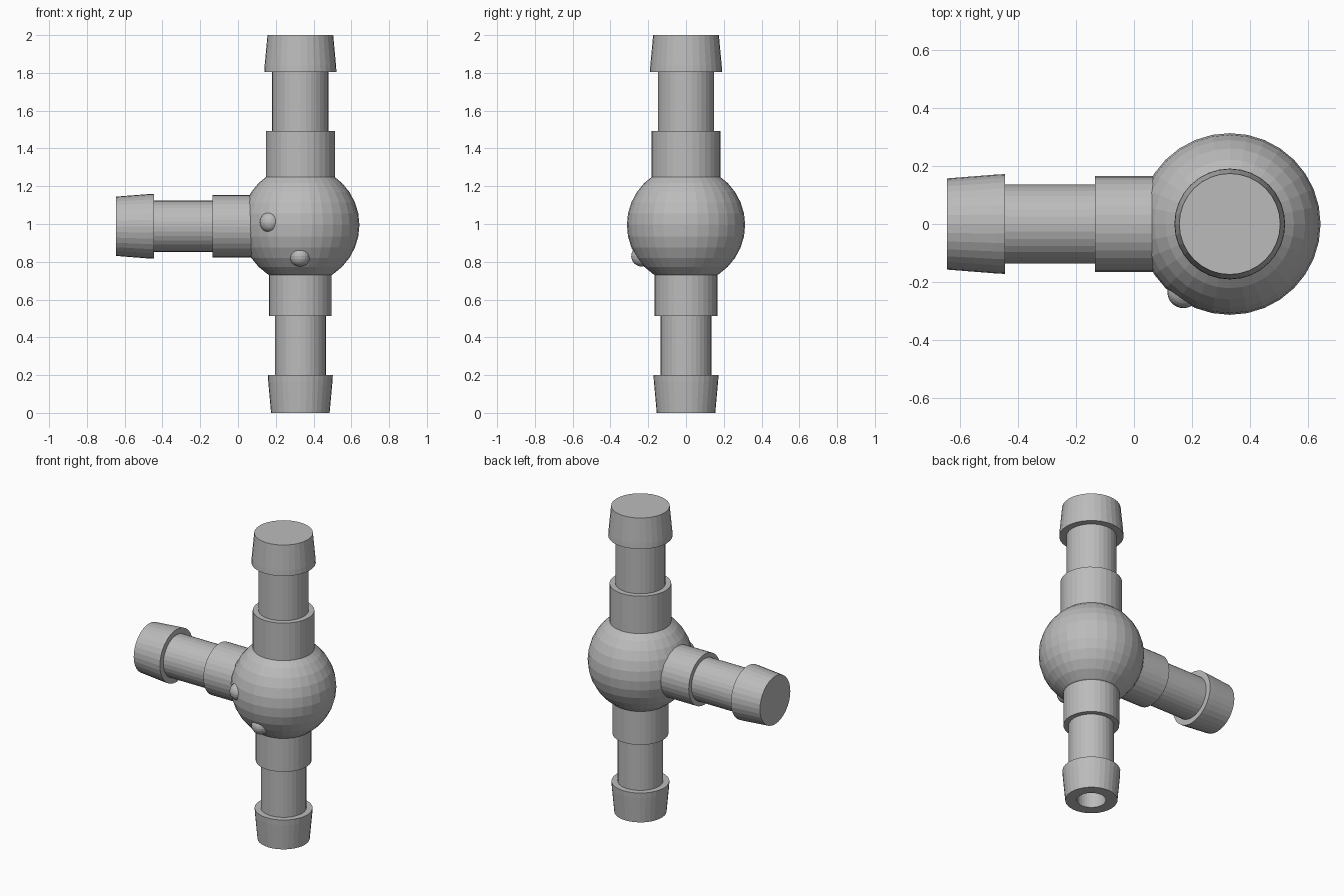
import bpy, bmesh, math
from mathutils import Matrix, Vector

if "Cube" in bpy.data.objects:
    bpy.data.objects.remove(bpy.data.objects["Cube"])

SEGS = 32
AXIS_X = 0.33      # the upright tube and ball sit right of centre
BALL_Z = 0.995
ARM_Z = 0.988

grey = bpy.data.materials.new("grey_plastic")
grey.diffuse_color = (0.5, 0.5, 0.5, 1)
grey.use_nodes = True
grey.node_tree.nodes["Principled BSDF"].inputs["Base Color"].default_value = grey.diffuse_color


def finish(name, bm):
    bmesh.ops.recalc_face_normals(bm, faces=bm.faces)
    mesh = bpy.data.meshes.new(name)
    bm.to_mesh(mesh)
    bm.free()
    mesh.materials.append(grey)
    ob = bpy.data.objects.new(name, mesh)
    bpy.context.collection.objects.link(ob)
    return ob


def lathe(name, profile, matrix):
    """Solid of revolution from (radius, height) points, capped at both ends."""
    bm = bmesh.new()
    rings = []
    for r, h in profile:
        rings.append([bm.verts.new((r * math.cos(a), r * math.sin(a), h))
                      for a in (2 * math.pi * i / SEGS for i in range(SEGS))])
    for lo, hi in zip(rings, rings[1:]):
        for i in range(SEGS):
            j = (i + 1) % SEGS
            bm.faces.new((lo[i], lo[j], hi[j], hi[i]))
    bm.faces.new(rings[0][::-1])
    bm.faces.new(rings[-1])
    bm.transform(matrix)
    return finish(name, bm)


def ball(name, radius, centre, segs, rings):
    bm = bmesh.new()
    bmesh.ops.create_uvsphere(bm, u_segments=segs, v_segments=rings, radius=radius,
                              matrix=Matrix.Translation(Vector(centre)))
    return finish(name, bm)


def combine(body, other, operation):
    mod = body.modifiers.new(operation.lower(), 'BOOLEAN')
    mod.operation = operation
    mod.solver = 'EXACT'
    mod.object = other
    bpy.context.view_layer.objects.active = body
    bpy.ops.object.modifier_apply(modifier=mod.name)
    bpy.data.objects.remove(other)


upright = Matrix.Translation((AXIS_X, 0, 0))
sideways = Matrix.Translation((AXIS_X, 0, ARM_Z)) @ Matrix.Rotation(-math.pi / 2, 4, 'Y')

# Central ball
body = ball("hose_connector", 0.313, (AXIS_X, 0, BALL_Z), 32, 16)

# Upright stem: lower barb, tube, collar, then the wider upper collar, tube, barb
stem = lathe("upright_stem", [
    (0.155, 0), (0.170, 0.165), (0.172, 0.2), (0.135, 0.2), (0.135, 0.512),
    (0.166, 0.512), (0.166, 1.0), (0.183, 1.0), (0.183, 1.493), (0.149, 1.493),
    (0.149, 1.805), (0.191, 1.805), (0.189, 1.84), (0.174, 2.0)], upright)

# Side arm: collar, tube and barb, heights measured from the ball's axis
arm = lathe("side_arm", [
    (0.165, 0.05), (0.165, 0.465), (0.136, 0.465), (0.136, 0.775),
    (0.172, 0.775), (0.170, 0.81), (0.157, 0.975)], sideways)

# Two small round bumps on the front of the ball
bumps = [ball("side_bump", 0.055, (0.17, -0.235, 1.009), 24, 12),
         ball("lower_bump", 0.055, (0.328, -0.235, 0.83), 24, 12)]

for part in [stem, arm] + bumps:
    combine(body, part, 'UNION')

# Bores: stepped hole through the stem, straight hole along the arm
combine(body, lathe("stem_bore", [(0.086, -0.1), (0.086, 0.9), (0.0965, 0.9),
                                  (0.0965, 2.1)], upright), 'DIFFERENCE')
combine(body, lathe("arm_bore", [(0.084, 0.0), (0.084, 1.1)], sideways), 'DIFFERENCE')
